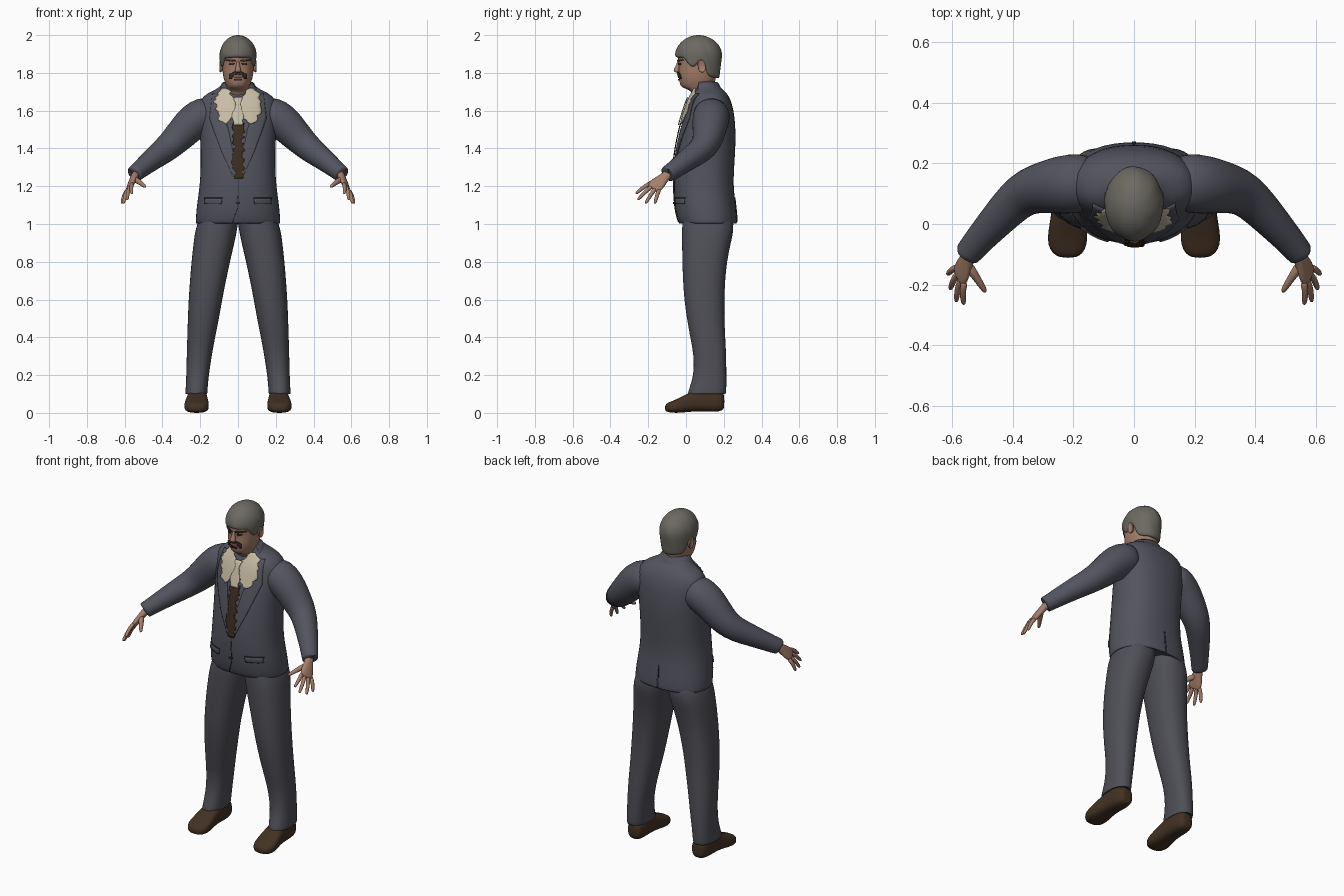
import bpy, bmesh, math, random
from mathutils import Vector as V
from mathutils.bvhtree import BVHTree

random.seed(4)


def mat(name, r, g, b):
    m = bpy.data.materials.new(name)
    m.diffuse_color = (r, g, b, 1)
    return m


SUIT = mat("slate_suit", .085, .088, .112)
TROUSER = mat("slate_trousers", .078, .079, .095)
SEAM = mat("dark_seam", .03, .03, .036)
SKIN = mat("skin", .38, .21, .145)
LIP = mat("lip", .25, .11, .085)
HAIR = mat("grey_hair", .15, .142, .12)
BEARD = mat("dark_whiskers", .035, .027, .022)
CREAM = mat("cream_cloth", .58, .51, .38)
BROWN = mat("brown_tie", .05, .026, .014)
LEATHER = mat("brown_leather", .055, .031, .017)


def make(name, bm, material, mirror=False, sub=1):
    bmesh.ops.recalc_face_normals(bm, faces=bm.faces)
    me = bpy.data.meshes.new(name)
    bm.to_mesh(me)
    bm.free()
    me.materials.append(material)
    for p in me.polygons:
        p.use_smooth = True
    ob = bpy.data.objects.new(name, me)
    bpy.context.collection.objects.link(ob)
    if mirror:
        ob.modifiers.new("mirror", "MIRROR").use_mirror_merge = False
    if sub:
        s = ob.modifiers.new("smooth", "SUBSURF")
        s.levels = s.render_levels = sub
    return ob


def ring(c, u, v, n=2.2, seg=24):
    pts = []
    for i in range(seg):
        a = 2 * math.pi * i / seg
        ca, sa = math.cos(a), math.sin(a)
        pts.append(V(c) + V(u) * math.copysign(abs(ca) ** (2 / n), ca)
                   + V(v) * math.copysign(abs(sa) ** (2 / n), sa))
    return pts


def skin_rings(name, rings, material, mirror=False, sub=1, caps=True):
    bm = bmesh.new()
    rs = [[bm.verts.new(p) for p in r] for r in rings]
    n = len(rs[0])
    for a, b in zip(rs, rs[1:]):
        for i in range(n):
            bm.faces.new((a[i], a[(i + 1) % n], b[(i + 1) % n], b[i]))
    if caps:
        bm.faces.new(rs[0])
        bm.faces.new(rs[-1])
    return make(name, bm, material, mirror, sub)


def stack(name, rows, material, n=2.2, mirror=False):
    """Rows of (z, x_low, x_high, y_front, y_back)."""
    return skin_rings(name, [ring(((a + b) / 2, (f + k) / 2, z), ((b - a) / 2, 0, 0),
                      (0, (k - f) / 2, 0), n) for z, a, b, f, k in rows], material, mirror)


def tube(name, pts, material, seg=16):
    """Mirrored tube through points of (x, y, z, radius)."""
    out = []
    for i, p in enumerate(pts):
        t = (V(pts[min(i + 1, len(pts) - 1)][:3]) - V(pts[max(i - 1, 0)][:3])).normalized()
        u = t.cross(V((0.3, 0.5, 1))).normalized()
        out.append(ring(p[:3], u * p[3], t.cross(u) * p[3], 2, seg))
    return skin_rings(name, out, material, True)


def drape(name, target, rows, material, off=.006, jag=0, mirror=False, side=-1, step=.012):
    """Thin plate laid on the target, rows of (z, x_low, x_high), optionally ragged."""
    dg = bpy.context.evaluated_depsgraph_get()
    dg.update()
    tree = BVHTree.FromObject(target, dg)
    fine = []
    for (z0, a0, b0), (z1, a1, b1) in zip(rows, rows[1:]):
        k = max(1, round(abs(z1 - z0) / step))
        fine += [(z0 + (z1 - z0) * i / k, a0 + (a1 - a0) * i / k, b0 + (b1 - b0) * i / k)
                 for i in range(k)]
    fine.append(rows[-1])
    bm, grid = bmesh.new(), []
    for z, a, b in fine:
        a -= random.uniform(-jag, jag)
        b += random.uniform(-jag, jag)
        line = []
        for i in range(9):
            x = a + (b - a) * i / 8
            hit = tree.ray_cast(V((x, side * 2, z)), V((0, -side, 0)))[0]
            if hit is None:
                hit = tree.find_nearest(V((x, 0.05, z)))[0]
            line.append(bm.verts.new((x, hit.y + side * off, z)))
        grid.append(line)
    for r, s in zip(grid, grid[1:]):
        for i in range(8):
            bm.faces.new((r[i], r[i + 1], s[i + 1], s[i]))
    ob = make(name, bm, material, mirror, 0)
    so = ob.modifiers.new("thickness", "SOLIDIFY")
    so.thickness, so.offset = .005, 0
    return ob


# Jacket body
body = [(1.03, .19, 0, .23), (1.0, .222, -.035, .268), (1.004, .226, -.04, .272), (1.05, .224, -.055, .27),
        (1.12, .217, -.064, .262), (1.2, .204, -.068, .252), (1.3, .199, -.063, .256),
        (1.4, .199, -.05, .263), (1.5, .205, -.03, .264), (1.58, .212, -.006, .257),
        (1.64, .208, .012, .244), (1.68, .185, .032, .226), (1.705, .135, .046, .205),
        (1.725, .095, .05, .18), (1.755, .073, .05, .158), (1.757, .062, .05, .146)]
jacket = stack("jacket", [(z, -w, w, f, k) for z, w, f, k in body], SUIT, 2.3)

# Sleeves with cuff rims
tube("sleeve", [(.12, .14, 1.585, .085), (.18, .135, 1.578, .1), (.235, .13, 1.545, .098),
                (.29, .122, 1.487, .088), (.345, .11, 1.43, .078), (.39, .08, 1.39, .07),
                (.45, .015, 1.345, .06), (.505, -.045, 1.3, .051), (.545, -.093, 1.267, .045),
                (.552, -.102, 1.261, .045), (.546, -.094, 1.266, .034)], SUIT, 20)

# Trouser legs
stack("trouser_leg", [(1.09, -.005, .19, 0, .22), (1.03, -.005, .205, -.02, .25),
                      (.97, .004, .227, -.022, .255), (.9, .018, .236, -.022, .238),
                      (.8, .042, .247, -.02, .217), (.7, .063, .255, -.017, .208),
                      (.6, .083, .262, -.01, .203), (.5, .1, .266, .004, .204),
                      (.4, .121, .269, .022, .208), (.3, .139, .272, .042, .214),
                      (.2, .154, .274, .04, .214), (.14, .16, .277, .02, .215),
                      (.1, .162, .279, .008, .212), (.097, .164, .277, .012, .208),
                      (.12, .18, .26, .04, .19)], TROUSER, 2.3, True)

# Shoes, swept heel to toe
skin_rings("shoe", [ring((x, y, (a + b) / 2), (w, 0, 0), (0, 0, (b - a) / 2), 2.8) for y, x, w, a, b in [
    (.203, .213, .025, .03, .09), (.195, .213, .042, .01, .11), (.15, .214, .052, .004, .125),
    (.08, .216, .053, .008, .13), (.02, .217, .058, .006, .11), (-.03, .219, .066, 0, .082),
    (-.07, .22, .065, 0, .064), (-.098, .219, .05, .004, .054), (-.112, .218, .025, .012, .04)]],
    LEATHER, True)

# Hands: flat palm, four fingers, thumb
w = V((.384, .768, -.512))
d = V((.27, -.63, -.73)).normalized()
nrm = d.cross(w).normalized()
knuckle = V((.575, -.172, 1.192))
skin_rings("palm", [ring(V((.537, -.085, 1.275)).lerp(knuckle, t), w * a, nrm * b, 2.3, 16) for t, a, b in
                    [(0, .025, .021), (.3, .026, .02), (.55, .035, .018), (.8, .042, .016),
                     (1, .041, .013), (1.08, .034, .009)]], SKIN, True)
for nm, k, tip in [("index", -.032, (.562, -.266, 1.16)), ("middle", -.011, (.587, -.257, 1.127)),
                   ("ring", .011, (.607, -.216, 1.107)), ("little", .031, (.615, -.166, 1.107))]:
    b, t = knuckle + w * k - d * .01, V(tip)
    m = b.lerp(t, .5) + V((.005, 0, .004))
    tube(nm + "_finger", [(*b, .012), (*b.lerp(m, .6), .0115), (*m, .0108), (*m.lerp(t, .7), .0095),
                          (*t, .006)], SKIN, 10)
tube("thumb", [(.552, -.13, 1.238, .018), (.532, -.16, 1.229, .016), (.513, -.188, 1.215, .0125),
               (.498, -.212, 1.203, .011), (.489, -.226, 1.195, .006)], SKIN, 10)

# Head and neck
head = stack("head", [(z, -x, x, f, k) for z, x, f, k in [
    (1.64, .06, .045, .14), (1.69, .063, .036, .145), (1.712, .06, .015, .147), (1.72, .056, -.018, .148),
    (1.735, .064, -.032, .15), (1.765, .076, -.038, .157), (1.8, .082, -.041, .165),
    (1.84, .085, -.038, .172), (1.865, .086, -.045, .176), (1.9, .087, -.043, .178),
    (1.94, .08, -.03, .168), (1.97, .06, 0, .14), (1.985, .025, .04, .09)]], SKIN, 2.15)
skin_rings("nose", [ring((0, y, z), (a, 0, 0), (0, b, 0), 2, 12) for z, y, a, b in [
    (1.865, -.038, .007, .006), (1.845, -.042, .009, .01), (1.825, -.048, .013, .014),
    (1.812, -.051, .018, .017), (1.804, -.047, .016, .014), (1.802, -.043, .008, .008)]], SKIN)
skin_rings("ear", [ring((x, .083, 1.835), (0, .022 * s, .004 * s), (0, -.006 * s, .035 * s), 2.2, 14)
                   for x, s in [(.076, .6), (.089, .9), (.097, 1), (.098, .8), (.091, .4)]], SKIN, True)


# Hair cap with a lower edge that varies around the head
RIM = [(0, 1.883), (.8, 1.88), (1.0, 1.865), (1.15, 1.83), (1.4, 1.83), (1.5, 1.865), (1.85, 1.865),
       (2.0, 1.79), (2.3, 1.775), (3.2, 1.768)]


def rim(a):
    for (a0, z0), (a1, z1) in zip(RIM, RIM[1:]):
        if a <= a1:
            return z0 + (z1 - z0) * (a - a0) / (a1 - a0)
    return RIM[-1][1]


rows = []
for j in range(13):
    line = []
    for i in range(40):
        a = 2 * math.pi * i / 40
        low = rim(min(a, 2 * math.pi - a))
        t = max(0, j - 1) / 11
        z = low + (2.0 - low) * math.sin(t * math.pi / 2)
        s = math.sqrt(max(.0025, 1 - ((z - 1.89) / .11) ** 2)) if z > 1.89 else 1 - 1.0 * (1.89 - z)
        s *= (.86 if j == 0 else 1) * (1 + .012 * math.sin(7 * a + 9 * t))
        line.append(V((.099 * s * math.sin(a), .067 - .125 * s * math.cos(a), z)))
    rows.append(line)
skin_rings("hair", rows, HAIR)

# Face details
drape("eyebrow", head, [(1.872, .03, .062), (1.866, .012, .066), (1.86, .01, .03)], BEARD, .005,
      mirror=True, step=.004)
drape("eye", head, [(1.853, .022, .042), (1.848, .018, .047), (1.842, .024, .042)], BEARD, .002,
      mirror=True, step=.004)
drape("moustache", head, [(1.806, 0, .02), (1.798, 0, .037), (1.791, .0, .045), (1.789, .022, .046),
      (1.768, .034, .045)], BEARD, .006, mirror=True, step=.004)
drape("lip", head, [(1.79, -.022, .022), (1.782, -.027, .027), (1.774, -.018, .018)], LIP, .003, step=.004)
drape("chin_whiskers", head, [(1.768, -.022, .022), (1.76, -.018, .018)], BEARD, .003, step=.004)

# Ragged shirt collar, knot and tie
for s, nm in ((1, "right"), (-1, "left")):
    edge = [(1.718, .055, .085), (1.69, .035, .112), (1.66, .012, .12), (1.62, .0, .122),
            (1.585, .008, .112), (1.56, .035, .1), (1.53, .06, .078)]
    drape(nm + "_ragged_collar", jacket, [(z, min(s * a, s * b), max(s * a, s * b)) for z, a, b in edge],
          CREAM, .013, .012)
drape("cream_knot", jacket, [(1.67, -.022, .022), (1.63, -.014, .014), (1.57, -.03, .03),
      (1.525, -.022, .022)], CREAM, .02, .004)
drape("ragged_tie", jacket, [(1.535, -.028, .03), (1.46, -.018, .026), (1.4, -.02, .028),
      (1.33, -.026, .03), (1.24, -.012, .028)], BROWN, .011, .011)

# Jacket lapels, pockets, button, front opening and back vent
drape("lapel", jacket, [(1.69, .09, .135), (1.56, .07, .15), (1.5, .05, .13), (1.38, .026, .085),
      (1.24, .006, .02)], SUIT, .004, mirror=True)
drape("pocket_flap", jacket, [(1.135, .085, .175), (1.105, .087, .177)], SUIT, .005, mirror=True)
drape("pocket_slit", jacket, [(1.139, .083, .177), (1.134, .083, .177)], SEAM, .002, mirror=True)
drape("button", jacket, [(1.117, -.006, .006), (1.111, -.012, .012), (1.105, -.006, .006)], SEAM, .006)
drape("front_opening", jacket, [(1.24, 0, .003), (1.09, -.002, .002), (1.01, -.032, -.027)], SEAM, .001)
drape("back_vent", jacket, [(1.14, -.002, .002), (1.01, -.007, .007)], SEAM, .001, side=1)

# Standing jacket collar around the back of the neck
bm = bmesh.new()
strip = []
for i in range(21):
    a = math.pi * (i / 20 * 1.3 - .15)
    strip.append([bm.verts.new((r * math.cos(a), .1 + r * .85 * math.sin(a), z))
                  for r, z in ((.108, 1.705), (.084, 1.752), (.07, 1.756), (.066, 1.71))])
for p, q in zip(strip, strip[1:]):
    for i in range(3):
        bm.faces.new((p[i], p[i + 1], q[i + 1], q[i]))
make("jacket_collar", bm, SUIT)
